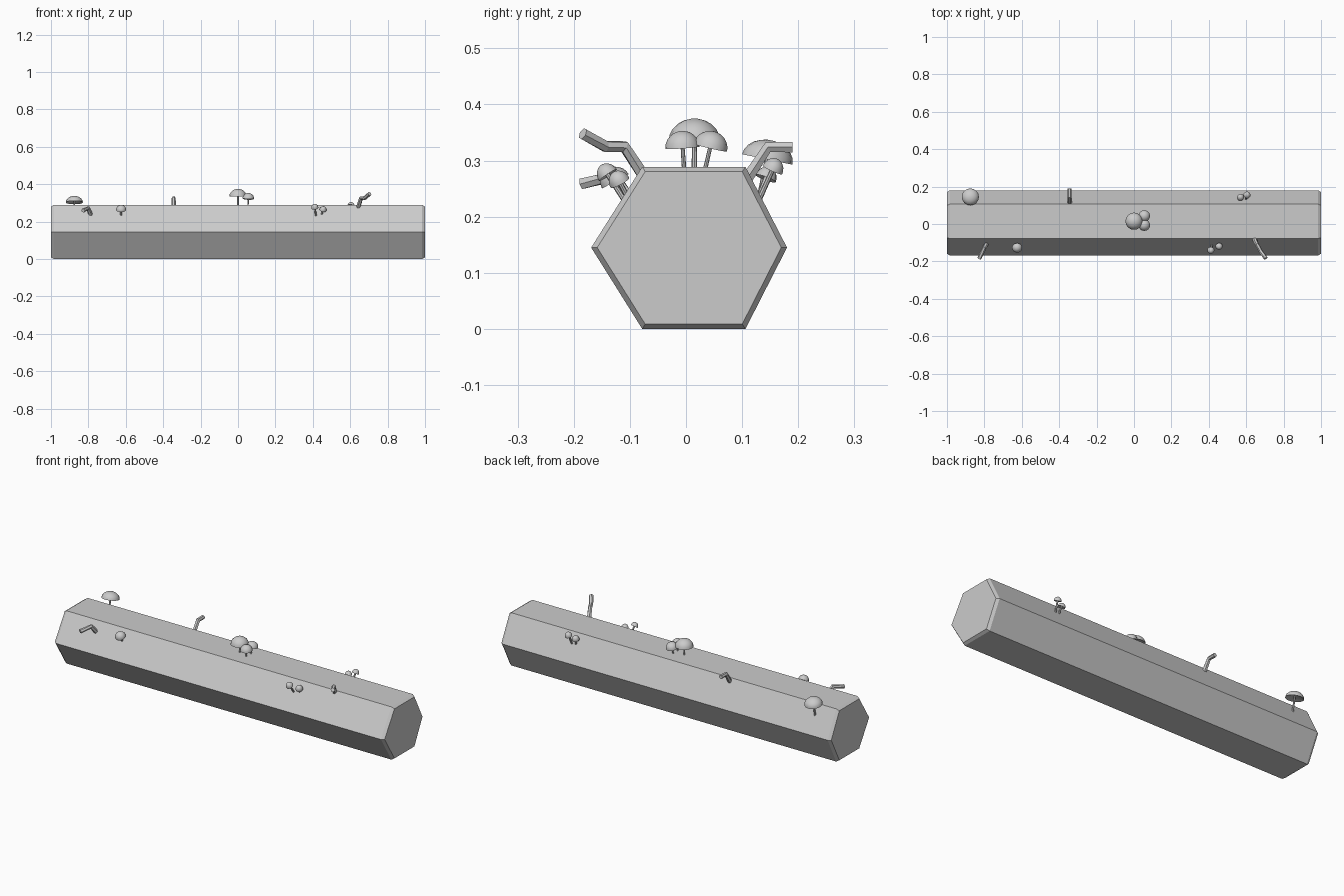
import bpy, bmesh, math
from mathutils import Vector

old = bpy.data.objects.get("Cube")
if old:
    bpy.data.objects.remove(old, do_unlink=True)

GREY = (0.6, 0.6, 0.6, 1)
mat = bpy.data.materials.new("plain grey")
mat.use_nodes = True
mat.diffuse_color = GREY
mat.node_tree.nodes["Principled BSDF"].inputs["Base Color"].default_value = GREY


def finish(name, bm, smooth=None):
    bmesh.ops.recalc_face_normals(bm, faces=bm.faces)
    mesh = bpy.data.meshes.new(name)
    bm.to_mesh(mesh)
    bm.free()
    mesh.materials.append(mat)
    obj = bpy.data.objects.new(name, mesh)
    bpy.context.collection.objects.link(obj)
    if smooth:
        bpy.ops.object.select_all(action='DESELECT')
        obj.select_set(True)
        bpy.context.view_layer.objects.active = obj
        bpy.ops.object.shade_smooth_by_angle(angle=math.radians(smooth))
    return obj


def loft(bm, rings):
    """Bridge successive rings of points and cap both ends."""
    loops = [[bm.verts.new(p) for p in ring] for ring in rings]
    n = len(loops[0])
    for a, b in zip(loops, loops[1:]):
        for i in range(n):
            j = (i + 1) % n
            bm.faces.new((a[i], a[j], b[j], b[i]))
    bm.faces.new(loops[0])
    bm.faces.new(loops[-1])


def frame(axis):
    axis = Vector(axis).normalized()
    u = Vector((1, 0, 0))
    u = (u - axis * u.dot(axis)).normalized()
    return axis, u, axis.cross(u)


def ring(center, axis, radius, sides):
    _, u, v = frame(axis)
    return [Vector(center) + radius * (u * math.cos(k * math.tau / sides)
            + v * math.sin(k * math.tau / sides)) for k in range(sides)]


def tube(bm, points, radii, sides=6):
    """Sweep a polygon along a bent path."""
    pts = [Vector(p) for p in points]
    rings = []
    for i, p in enumerate(pts):
        before = (p - pts[i - 1]).normalized() if i else Vector()
        after = (pts[i + 1] - p).normalized() if i + 1 < len(pts) else Vector()
        rings.append(ring(p, before + after, radii[i], sides))
    loft(bm, rings)


def mushroom(name, root, rim, radius, height, stem):
    """Domed cap, open-gilled below, on a slim leaning stem."""
    root, rim = Vector(root), Vector(rim)
    axis = (rim - root).normalized()
    bm = bmesh.new()
    tube(bm, [root, rim + axis * height * 0.4], [stem, stem * 0.85], 8)
    outer = []
    for k in range(6):
        a = k * math.radians(16.5)
        outer.append(ring(rim + axis * height * math.sin(a), axis,
                          radius * math.cos(a), 16))
    gills = ring(rim + axis * height * 0.3, axis, radius * 0.4, 16)
    loft(bm, [gills] + outer)
    finish(name, bm, 40)


# Log: six-sided trunk with chamfered ends
profile = [(-.169, .145), (-.078, .289), (.106, .289),
           (.18, .145), (.106, 0), (-.078, 0)]
mid = Vector((.01, .145))


def section(x, scale):
    return [(x, *(mid + (Vector(p) - mid) * scale)) for p in profile]


bm = bmesh.new()
loft(bm, [section(-1, .94), section(-.985, 1), section(.985, 1), section(1, .94)])
finish("log", bm)

# Mushrooms: root, rim centre, cap radius, cap height, stem radius
mushroom("crown_mushroom", (0, .015, .28), (0, .015, .335), .046, .04, .005)
mushroom("crown_mushroom_back", (.053, .033, .28), (.055, .043, .323), .031, .03, .004)
mushroom("crown_mushroom_front", (.053, -.003, .28), (.055, -.006, .323), .031, .03, .004)
mushroom("end_mushroom", (-.875, .13, .23), (-.875, .145, .302), .046, .035, .005)
mushroom("front_mushroom", (-.625, -.108, .23), (-.625, -.126, .263), .027, .026, .005)
mushroom("front_small_mushroom_outer", (.417, -.11, .23), (.411, -.139, .274), .019, .022, .005)
mushroom("front_small_mushroom_inner", (.447, -.104, .235), (.454, -.118, .261), .019, .022, .005)
mushroom("back_small_mushroom_outer", (.598, .13, .23), (.604, .154, .283), .019, .022, .005)
mushroom("back_small_mushroom_inner", (.577, .128, .23), (.57, .142, .268), .019, .022, .005)

# Broken twigs: bent six-sided stubs
twigs = {
    "right_twig": [(-.785, -.1, .23), (-.8, -.128, .272), (-.828, -.185, .259)],
    "back_twig": [(-.344, .105, .262), (-.344, .146, .324), (-.344, .19, .324)],
    "left_twig": [(.64, -.072, .268), (.658, -.11, .325), (.676, -.143, .325),
                  (.704, -.184, .348)],
}
for name, path in twigs.items():
    bm = bmesh.new()
    tube(bm, path, [.012] + [.011] * (len(path) - 1))
    finish(name, bm)
